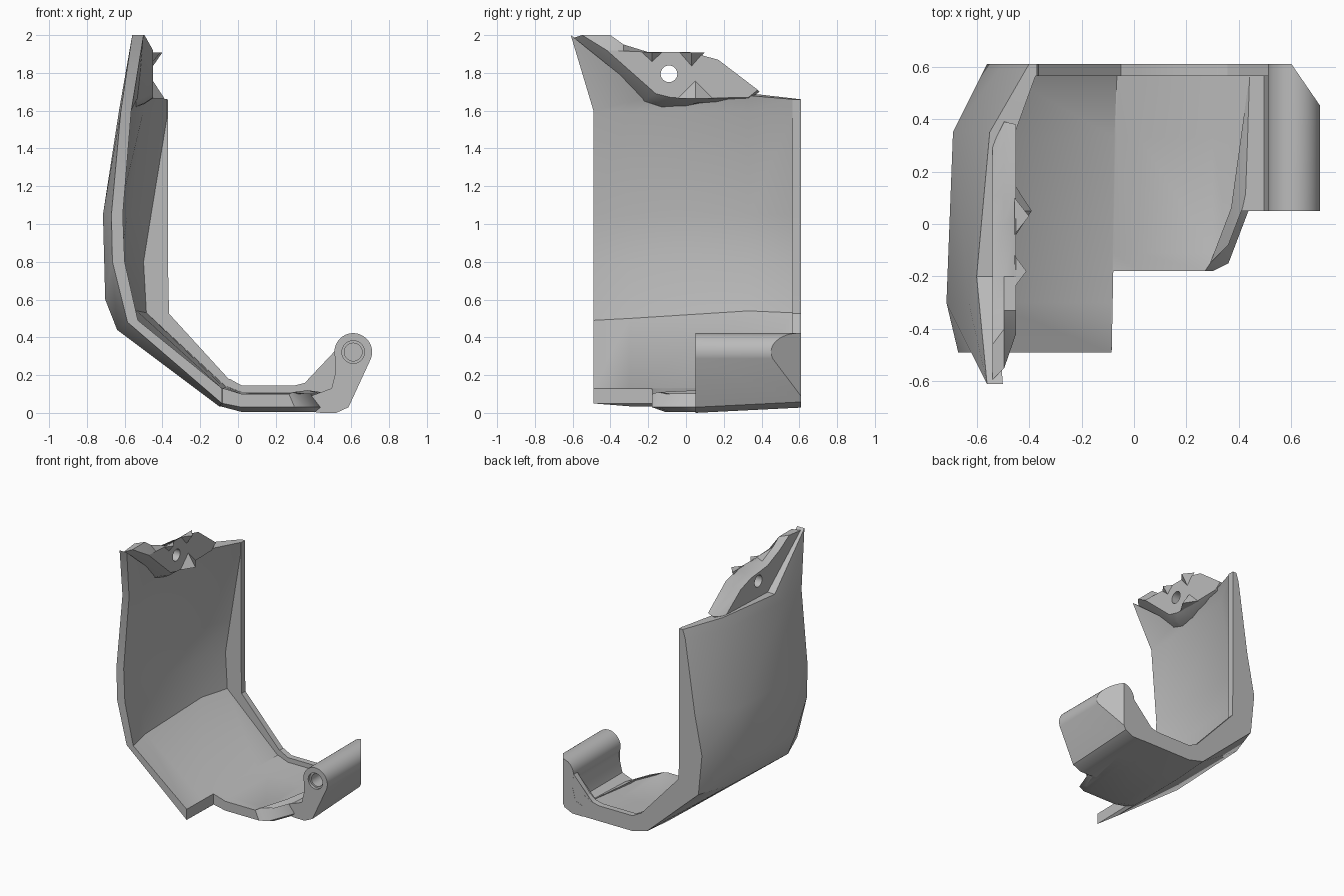
import bpy, bmesh, math
from mathutils import Vector

if "Cube" in bpy.data.objects:
    bpy.data.objects.remove(bpy.data.objects["Cube"])

GREY = (0.5, 0.5, 0.5, 1)
mat = bpy.data.materials.new("plain_grey")
mat.use_nodes = True
mat.diffuse_color = GREY
mat.node_tree.nodes["Principled BSDF"].inputs["Base Color"].default_value = GREY


def finish(bm, name):
    """Turn a bmesh into a named object."""
    bmesh.ops.recalc_face_normals(bm, faces=bm.faces)
    mesh = bpy.data.meshes.new(name)
    bm.to_mesh(mesh)
    bm.free()
    mesh.materials.append(mat)
    obj = bpy.data.objects.new(name, mesh)
    bpy.context.collection.objects.link(obj)
    return obj


def smooth(obj, degrees=25):
    bpy.ops.object.select_all(action='DESELECT')
    obj.select_set(True)
    bpy.context.view_layer.objects.active = obj
    bpy.ops.object.shade_smooth_by_angle(angle=math.radians(degrees))


def loft(rings):
    """Skin closed rings of equal length and cap both ends."""
    bm = bmesh.new()
    loops = [[bm.verts.new(p) for p in ring] for ring in rings]
    for a, b in zip(loops, loops[1:]):
        for k in range(len(a)):
            n = (k + 1) % len(a)
            bm.faces.new((a[k], a[n], b[n], b[k]))
    caps = [bm.faces.new(loops[0]), bm.faces.new(loops[-1])]
    bmesh.ops.triangulate(bm, faces=caps)
    return bm


def drill(obj, radius, start, end):
    """Cut a round hole between two points."""
    start, end = Vector(start), Vector(end)
    axis = end - start
    bpy.ops.mesh.primitive_cylinder_add(
        vertices=32, radius=radius, depth=axis.length, location=(start + end) / 2,
        rotation=axis.to_track_quat('Z', 'Y').to_euler())
    cutter = bpy.context.object
    cutter.hide_render = True
    mod = obj.modifiers.new("hole", 'BOOLEAN')
    mod.operation, mod.object, mod.solver = 'DIFFERENCE', cutter, 'EXACT'
    bpy.context.view_layer.objects.active = obj
    bpy.ops.object.modifier_apply(modifier=mod.name)
    bpy.data.objects.remove(cutter)


# Shell: lengthwise profiles (x, z) from the top of the wall to the floor
FLOOR_X = (0.02, 0.30, 0.36, 0.44)
FLOOR_FRONT = (-0.18, -0.18, -0.15, 0.06)


def profile(top, wall, floor_z, floor_x=FLOOR_X):
    """Wall points, a doubled point at the floor step, then the floor."""
    step = (wall[-1][0] + 0.006, wall[-1][1])
    zs = floor_z if isinstance(floor_z, tuple) else (floor_z,) * 4
    return [top] + wall + [step] + list(zip(floor_x, zs))


outer_front = profile((-0.56, 2.0), [(-0.62, 1.6), (-0.67, 1.05), (-0.665, 0.8),
                                     (-0.585, 0.48), (-0.085, 0.05)], 0.03)
outer_mid = profile((-0.60, 1.67), [(-0.63, 1.6), (-0.715, 1.05), (-0.703, 0.6),
                                    (-0.64, 0.44), (-0.1, 0.035)], 0.005)
outer_rear = profile((-0.55, 1.69), [(-0.57, 1.6), (-0.69, 1.05), (-0.685, 0.65),
                                     (-0.62, 0.45), (-0.1, 0.04)], 0.015)
outer_back = profile((-0.40, 1.66), [(-0.42, 1.6), (-0.5, 1.05), (-0.56, 0.75),
                                     (-0.53, 0.45), (-0.1, 0.06)], 0.03)
flange = profile((-0.37, 1.66), [(-0.37, 1.6), (-0.37, 1.05), (-0.37, 0.75),
                                 (-0.365, 0.525), (-0.05, 0.18)], (0.145, 0.145, 0.16, 0.2))
inner_back = profile((-0.375, 1.66), [(-0.375, 1.57), (-0.46, 1.05), (-0.5, 0.8),
                                      (-0.485, 0.53), (-0.065, 0.14)], 0.11)
inner_rear = profile((-0.46, 1.68), [(-0.5, 1.6), (-0.585, 1.05), (-0.59, 0.8),
                                     (-0.535, 0.54), (-0.075, 0.135)], 0.105)
inner_mid = profile((-0.53, 1.67), [(-0.57, 1.6), (-0.63, 1.05), (-0.625, 0.8),
                                    (-0.56, 0.5), (-0.085, 0.13)], 0.1)
inner_front = profile((-0.5, 2.0), [(-0.565, 1.6), (-0.61, 1.05), (-0.6, 0.8),
                                    (-0.53, 0.49), (-0.085, 0.13)],
                      (0.1, 0.1, 0.11, 0.12), (0.02, 0.27, 0.29, 0.37))

columns = [(outer_front, "front"), (outer_mid, "mid"), (outer_rear, 0.35),
           (outer_back, 0.61), (flange, 0.61), (flange, 0.565), (inner_back, 0.565),
           (inner_rear, 0.33), (inner_mid, "mid"), (inner_front, "front")]


def depth(place, row):
    """Front edge steps back along the floor; the top corner leans forward."""
    if not isinstance(place, str):
        return place
    if row == 0:
        return -0.61 if place == "front" else -0.2
    if row <= 5:
        return -0.49 if place == "front" else -0.3
    front = FLOOR_FRONT[max(row - 7, 0)]
    return front if place == "front" else front + 0.07


rings = [[(col[r][0], depth(place, r), col[r][1]) for col, place in columns]
         for r in range(len(flange))]
smooth(finish(loft(rings), "curved_shell"), 38)

# Hinge arm: floor end rising into a round barrel
CX, CZ, R = 0.61, 0.322, 0.1
outline = [(0.36, 0.08), (0.36, 0.01), (0.44, 0.0), (0.52, 0.0), (0.585, 0.03)]
for k in range(25):
    a = math.radians(-20 + k * 230 / 24)
    outline.append((CX + R * math.cos(a), CZ + R * math.sin(a)))
outline += [(0.525, 0.25), (0.495, 0.13)]


def arm_ring(y):
    return [(x, y, z + (0.05 * (y - 0.05) if z < 0.05 else 0)) for x, z in outline]


bm = loft([arm_ring(0.05), arm_ring(0.61)])
cut = bmesh.ops.bisect_plane(bm, geom=bm.verts[:] + bm.edges[:] + bm.faces[:],
                             plane_co=(0.60, 0.61, 0), plane_no=(0.16, 0.11, 0),
                             clear_outer=True)
bmesh.ops.holes_fill(bm, edges=[e for e in cut["geom_cut"]
                                if isinstance(e, bmesh.types.BMEdge)])
arm = finish(bm, "hinge_arm")
drill(arm, 0.06, (CX, 0.0, CZ), (CX, 0.07, CZ))
drill(arm, 0.047, (CX, 0.0, CZ), (CX, 0.42, CZ))
smooth(arm)

# Rib joining the rear flange to the barrel
rib = [(0.30, 0.145), (0.35, 0.155), (0.40, 0.19), (0.515, 0.33), (0.56, 0.30),
       (0.56, 0.08), (0.30, 0.08)]
finish(loft([[(x, y, z) for x, z in rib] for y in (0.565, 0.609)]), "corner_rib")

# Mounting plate: root buried in the wall, bevelled back, flat inner face
plate_root = [(-0.595, 1.985), (-0.46, 2.0), (-0.34, 1.93), (-0.2, 1.87), (0.0, 1.85),
              (0.12, 1.81), (0.3, 1.68), (0.3, 1.66), (0.0, 1.62), (-0.13, 1.62),
              (-0.22, 1.65)]
plate_middle = [(-0.55, 2.0), (-0.4, 2.0), (-0.33, 1.95), (-0.2, 1.89), (0.0, 1.87),
                (0.14, 1.83), (0.39, 1.7), (0.33, 1.66), (0.0, 1.635), (-0.13, 1.64),
                (-0.2, 1.67)]
plate_inner = [(-0.42, 1.92), (-0.4, 1.91), (-0.33, 1.91), (-0.2, 1.91), (0.02, 1.91),
               (0.17, 1.87), (0.38, 1.71), (0.33, 1.67), (0.0, 1.665), (-0.08, 1.67),
               (-0.16, 1.69)]
plate = finish(loft([[(x, y, z) for y, z in pts] for x, pts in (
    (-0.54, plate_root), (-0.495, plate_middle), (-0.45, plate_inner))]), "mounting_plate")
drill(plate, 0.044, (-0.7, -0.09, 1.795), (-0.3, -0.09, 1.795))
smooth(plate)


# Pointed teeth on the plate
def tooth(name, y, z, half, height, reach):
    bm = bmesh.new()
    pts = [(-0.455, y - half, z), (-0.455, y + half, z), (-0.455, y, z + height),
           (-0.45 + reach, y, z)]
    bmesh.ops.convex_hull(bm, input=[bm.verts.new(p) for p in pts])
    finish(bm, name)


tooth("upper_front_tooth", -0.18, 1.909, 0.06, -0.055, 0.04)
tooth("upper_rear_tooth", 0.03, 1.909, 0.07, -0.08, 0.05)
tooth("lower_tooth", 0.05, 1.665, 0.1, 0.1, 0.06)
